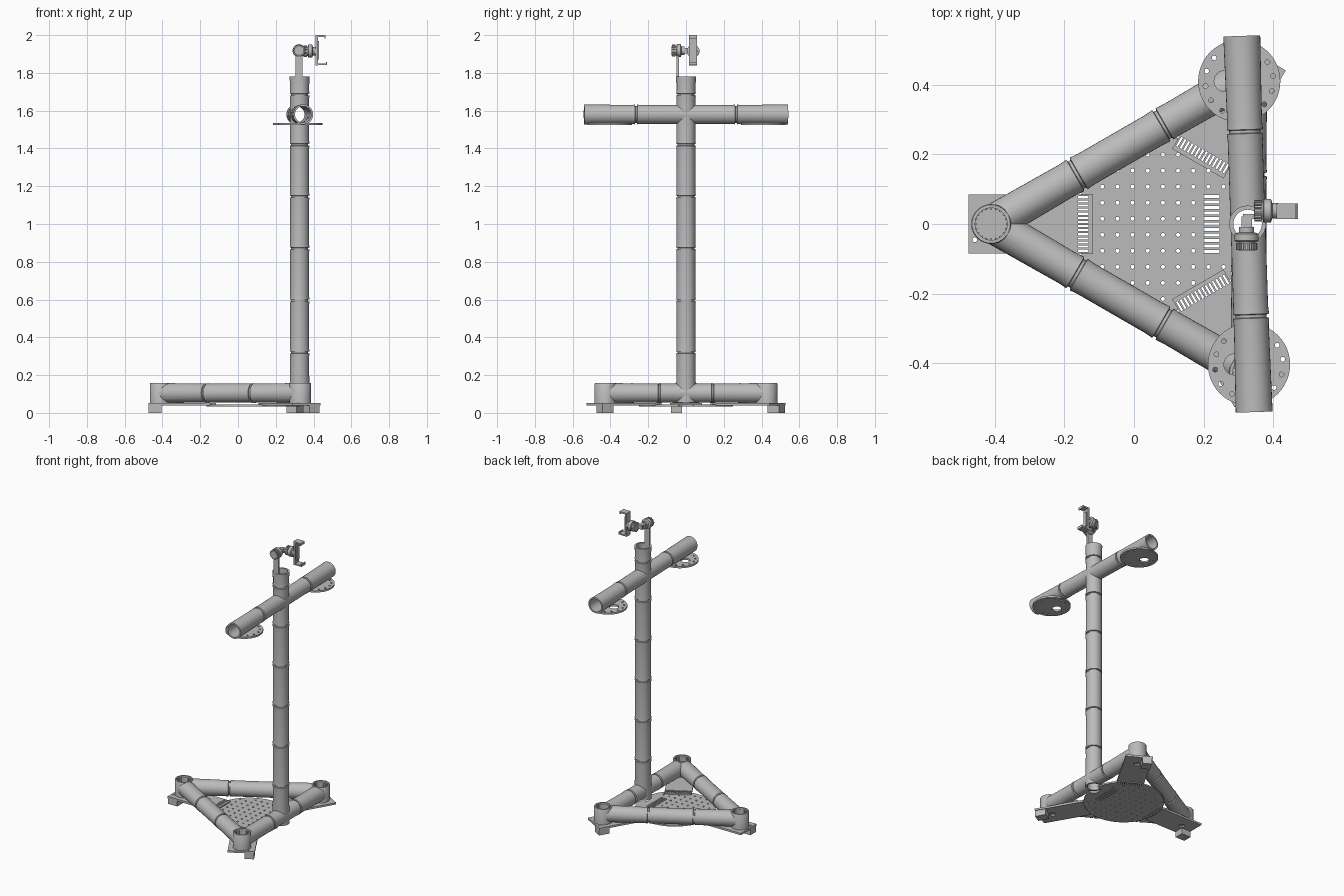
import bpy, bmesh
from math import sin, cos, pi, radians, hypot
from mathutils import Matrix, Vector

old = bpy.data.objects.get("Cube")
if old:
    bpy.data.objects.remove(old)

grey = bpy.data.materials.new("plain grey")
grey.use_nodes = True
grey.diffuse_color = (0.5, 0.5, 0.5, 1)
grey.node_tree.nodes["Principled BSDF"].inputs["Base Color"].default_value = (0.5, 0.5, 0.5, 1)


def finish(name, bm):
    bmesh.ops.recalc_face_normals(bm, faces=bm.faces)
    mesh = bpy.data.meshes.new(name)
    bm.to_mesh(mesh)
    bm.free()
    mesh.materials.append(grey)
    ob = bpy.data.objects.new(name, mesh)
    bpy.context.collection.objects.link(ob)
    return ob


def aim(origin, direction):
    return Matrix.Translation(origin) @ Vector(direction).to_track_quat('Z', 'Y').to_matrix().to_4x4()


def lathe(name, profile, origin, direction=(0, 0, 1), n=32):
    bm = bmesh.new()
    m = aim(origin, direction)
    rings = [[bm.verts.new(m @ Vector((r * cos(2 * pi * i / n), r * sin(2 * pi * i / n), z)))
              for i in range(n)] for r, z in profile]
    for a, b in zip(rings, rings[1:]):
        for i in range(n):
            bm.faces.new((a[i], a[(i + 1) % n], b[(i + 1) % n], b[i]))
    bm.faces.new(rings[0])
    bm.faces.new(rings[-1])
    return finish(name, bm)


def rod(bm, r, length, m, n=12):
    bmesh.ops.create_cone(bm, cap_ends=True, segments=n, radius1=r, radius2=r, depth=length, matrix=m)


def brick(bm, size, m):
    bmesh.ops.create_cube(bm, size=1, matrix=m @ Matrix.Diagonal((*size, 1)))


def box(name, size, m):
    bm = bmesh.new()
    brick(bm, size, m)
    return finish(name, bm)


def cut(ob, *cutters):
    for c in cutters:
        mod = ob.modifiers.new("cut", 'BOOLEAN')
        mod.operation = 'DIFFERENCE'
        mod.solver = 'EXACT'
        mod.object = c
        bpy.context.view_layer.objects.active = ob
        bpy.ops.object.modifier_apply(modifier=mod.name)


def jointed(length, joints, r=0.05):
    """Tube profile with a collar and a thin groove at each joint."""
    p = [(r + 0.003, 0)]
    for j in joints:
        p += [(r, j - 0.03), (r + 0.002, j - 0.006), (r - 0.005, j - 0.004),
              (r - 0.005, j + 0.004), (r + 0.002, j + 0.006), (r, j + 0.03)]
    return p + [(r + 0.003, length)]


T = Matrix.Translation
POLE = Vector((0.326, 0, 0.055))
CENTRE = Vector((0.083, 0, 0))
ARMS = [pi, pi / 3, -pi / 3]
tilt = Vector((-0.033, 1, 0)).normalized()
bar_start = Vector((0.327, 0, 1.58)) - tilt * 0.54

# Hollow cores shared by the tubes
pole_bore = lathe("pole_bore", [(0.041, -0.1), (0.041, 1.9)], POLE)
bar_bore = lathe("bar_bore", [(0.043, -0.1), (0.043, 1.2)], bar_start - tilt * 0.01, tilt)
helpers = [pole_bore, bar_bore]

# Pole and crossbar
pole = lathe("pole", jointed(1.725, [0.265, 0.54, 0.815, 1.09, 1.365, 1.63]), POLE)
cut(pole, pole_bore, bar_bore)
crossbar = lathe("crossbar", jointed(1.08, [0.275, 0.805]), bar_start, tilt)
cut(crossbar, pole_bore, bar_bore)

# Triangle of base tubes with open corner hubs
corners = [CENTRE + Vector((cos(a), sin(a), 0)) * 0.493 + Vector((0, 0, 0.105)) for a in ARMS]
hub_bores = [lathe("hub_bore", [(0.046, -0.032), (0.046, 0.1)], c) for c in corners]
helpers += hub_bores
for i, c in enumerate(corners):
    e = corners[(i + 1) % 3]
    length = (e - c).length
    tube = lathe("base_tube", jointed(length, [length / 3, length * 2 / 3]), c, e - c)
    cut(tube, hub_bores[i], hub_bores[(i + 1) % 3])
    if i == 1:
        cut(tube, pole_bore)
    hub = lathe("corner_hub", [(0.057, -0.055), (0.057, 0.05), (0.055, 0.053)], c)
    cut(hub, hub_bores[i])
    bm = bmesh.new()
    for k in range(20):
        brick(bm, (0.006, 0.005, 0.07),
              T(c) @ Matrix.Rotation(2 * pi * k / 20, 4, 'Z') @ T((0.045, 0, 0.008)))
    finish("hub_ribs", bm)

# Vent slots and peg holes for the floor plate
bm = bmesh.new()
for a in ARMS:
    turn = T(CENTRE) @ Matrix.Rotation(a, 4, 'Z')
    for k in range(14):
        brick(bm, (0.03, 0.006, 0.2), turn @ T((0.228, (k - 6.5) * 0.0118, 0)))
for k in range(11):
    brick(bm, (0.046, 0.008, 0.2), T((0.222, (k - 5) * 0.0158, 0)))
for i in range(-5, 6):
    for j in range(-5, 6):
        x, y = i * 0.0435, j * 0.046 + 0.015
        near_vent = any(x * cos(a) + y * sin(a) > 0.2 for a in ARMS)
        if hypot(x, y) < 0.235 and not near_vent and not (x > 0.1 and abs(y) < 0.1):
            rod(bm, 0.006, 0.2, T((x + CENTRE.x, y, 0)), 8)
vents = finish("vents", bm)
helpers.append(vents)

# Round floor plate, three arms and their feet
plate = lathe("floor_plate", [(0.25, 0.034), (0.25, 0.044)], CENTRE, n=64)
cut(plate, vents, pole_bore)
for a in ARMS:
    turn = T(CENTRE) @ Matrix.Rotation(a, 4, 'Z')
    arm = box("plate_arm", (0.358, 0.17, 0.013), turn @ T((0.379, 0, 0.0465)))
    bm = bmesh.new()
    rod(bm, 0.018, 0.03, turn @ T((0.47, 0, 0.04)), 20)
    rod(bm, 0.007, 0.2, turn @ T((0.54, 0.045, 0.04)), 12)
    holes = finish("arm_holes", bm)
    helpers.append(holes)
    cut(arm, vents, holes)
    foot = box("foot", (0.07, 0.06, 0.042), turn @ T((0.523, 0.05, 0.021)))
    cut(foot, holes)

# Perforated discs under the crossbar ends
for x, y in ((0.302, 0.41), (0.33, -0.403)):
    disc = lathe("round_shelf", [(0.118, 0), (0.118, 0.012)], (x, y, 1.524), n=48)
    bm = bmesh.new()
    rod(bm, 0.03, 0.1, T((x - 0.042, y, 1.53)), 24)
    for k in range(14):
        a = 2 * pi * k / 14 + 0.15
        rod(bm, 0.007, 0.1, T((x + 0.098 * cos(a), y + 0.098 * sin(a), 1.53)), 10)
    holes = finish("shelf_holes", bm)
    helpers.append(holes)
    cut(disc, holes)

# Flat stem rising from the pole
box("stem", (0.038, 0.012, 0.19), T((0.323, -0.044, 1.805)))


# Swivel joints: ribbed knob, waist and clamp drum
def knob(name, origin, direction, r=0.034):
    lathe(name + "_drum", [(r - 0.003, 0.025), (r, 0.028), (r, 0.048), (r - 0.012, 0.052), (r - 0.012, 0.068)],
          origin, direction)
    lathe(name + "_core", [(r - 0.009, 0), (r - 0.009, 0.03)], origin, direction)
    bm = bmesh.new()
    m = aim(origin, direction)
    for k in range(16):
        brick(bm, (0.012, 0.006, 0.02),
              m @ Matrix.Rotation(2 * pi * k / 16, 4, 'Z') @ T((r - 0.009, 0, 0.011)))
    finish(name + "_ribs", bm)


knob("tilt_knob", (0.323, -0.076, 1.918), (0, 1, 0))
knob("pan_knob", (0.345, 0.038, 1.915), (1, 0, 0))

# Bent link between the joints
bm = bmesh.new()
for x, y, sx, sy in ((0.323, 0.006, 0.03, 0.03), (0.343, 0.022, 0.06, 0.014), (0.364, 0.03, 0.018, 0.03)):
    brick(bm, (sx, sy, 0.03), T((x, y, 1.917)))
finish("swivel_link", bm)

# Clamp holder with lips at both ends
holder = T((0, 0.037, 0))
box("clamp_back", (0.014, 0.044, 0.16), holder @ T((0.416, 0, 1.92)))
box("clamp_slider", (0.008, 0.026, 0.1), holder @ T((0.426, 0, 1.92)))
for z, s, reach in ((1.995, -1, 0.055), (1.845, 1, 0.062)):
    box("clamp_lip", (reach, 0.044, 0.009), holder @ T((0.409 + reach / 2, 0, z)))
    box("clamp_lip_tip", (0.006, 0.044, 0.016), holder @ T((0.406 + reach, 0, z + s * 0.005)))

for h in helpers:
    bpy.data.objects.remove(h)

# Smooth round surfaces, keep edges sharp
bpy.ops.object.select_all(action='DESELECT')
for ob in bpy.context.scene.objects:
    if ob.type == 'MESH':
        ob.select_set(True)
        bpy.context.view_layer.objects.active = ob
bpy.ops.object.shade_smooth_by_angle(angle=radians(35))
